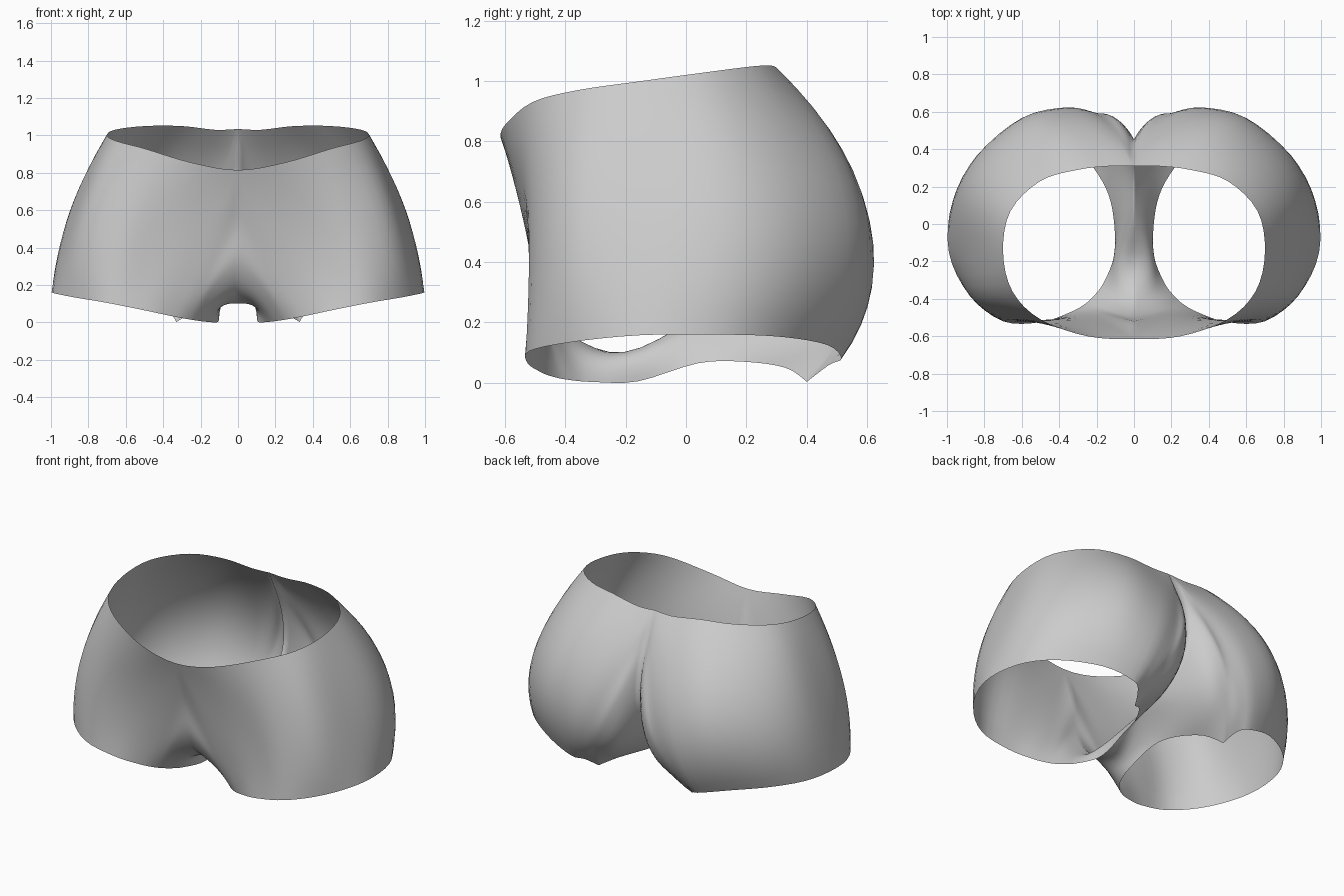
import bpy
from mathutils import Vector

if "Cube" in bpy.data.objects:
    bpy.data.objects.remove(bpy.data.objects["Cube"])

# Half garment: columns run from the waist / centre seam (rim) over mid to the leg hem
RIM = [(0, -.615, .815), (.25, -.60, .855), (.5, -.51, .93), (.65, -.36, .97),
       (.70, -.15, 1.0), (.66, .07, 1.03), (.5, .23, 1.05), (.3, .29, 1.05),
       (.12, .31, 1.03), (0, .31, 1.035), (0, .43, .75), (0, .44, .5),
       (0, .27, .29), (0, .03, .21), (0, -.2, .1), (0, -.39, .165),
       (0, -.495, .32), (0, -.53, .55)]
MID = [(.2, -.517, .43), (.42, -.52, .47), (.64, -.51, .5), (.82, -.39, .55),
       (.885, -.13, .58), (.89, .14, .6), (.78, .37, .6), (.55, .56, .6),
       (.32, .61, .53), (.19, .59, .46), (.16, .585, .37), (.125, .51, .24),
       (.07, .3, .19), (.055, .04, .16), (.088, -.2, .085), (.1, -.365, .1),
       (.12, -.46, .2), (.14, -.49, .3)]
HEM = [(.36, -.48, .035), (.5, -.525, .065), (.7, -.52, .105), (.88, -.38, .135),
       (.99, -.15, .158), (.97, .12, .16), (.84, .32, .152), (.62, .47, .125),
       (.44, .515, .08), (.37, .475, .06), (.33, .40, .003), (.24, .33, .05),
       (.15, .19, .07), (.11, .04, .065), (.105, -.16, .005), (.16, -.31, .003),
       (.22, -.39, .01), (.28, -.44, .02)]
STEPS, ROWS = 4, 14


def smooth_loop(points, corners={}):
    """Closed spline; corners maps an index to its outgoing tangent."""
    pts = [Vector(p) for p in points]
    n = len(pts)
    tan = [(pts[(i + 1) % n] - pts[i - 1]) / 2 for i in range(n)]
    out = []
    for i in range(n):
        j = (i + 1) % n
        leave = Vector(corners[i]) if i in corners else tan[i]
        arrive = Vector() if j in corners else tan[j]
        for s in range(STEPS):
            t = s / STEPS
            h = 3 * t * t - 2 * t ** 3
            out.append(pts[i] * (1 - h) + pts[j] * h
                       + leave * (t * (1 - t) ** 2) - arrive * (t * t * (1 - t)))
    return out


rim = smooth_loop(RIM, {0: (.25, 0, 0), 9: (0, .12, -.28)})
mid = smooth_loop(MID)
hem = smooth_loop(HEM, {10: (0, 0, 0)})
n = len(rim)

# Loft the three loops
verts, faces = [], []
for r in range(ROWS + 1):
    t = r / ROWS
    a, b, c = (1 - t) * (1 - 2 * t), 4 * t * (1 - t), t * (2 * t - 1)
    for p, q, s in zip(rim, mid, hem):
        v = p * a + q * b + s * c
        verts.append((max(v.x, 0), v.y, max(v.z, 0)))
for r in range(ROWS):
    for i in range(n):
        j = (i + 1) % n
        faces.append((r * n + i, (r + 1) * n + i, (r + 1) * n + j, r * n + j))

mesh = bpy.data.meshes.new("shorts")
mesh.from_pydata(verts, [], faces)
shorts = bpy.data.objects.new("shorts", mesh)
bpy.context.collection.objects.link(shorts)
mesh.shade_smooth()

# Plain grey cloth
cloth = bpy.data.materials.new("grey cloth")
cloth.diffuse_color = (.6, .6, .6, 1)
cloth.use_nodes = True
cloth.node_tree.nodes["Principled BSDF"].inputs["Base Color"].default_value = cloth.diffuse_color
mesh.materials.append(cloth)

# Other half
mirror = shorts.modifiers.new("mirror", 'MIRROR')
mirror.use_clip = True
mirror.merge_threshold = .001
